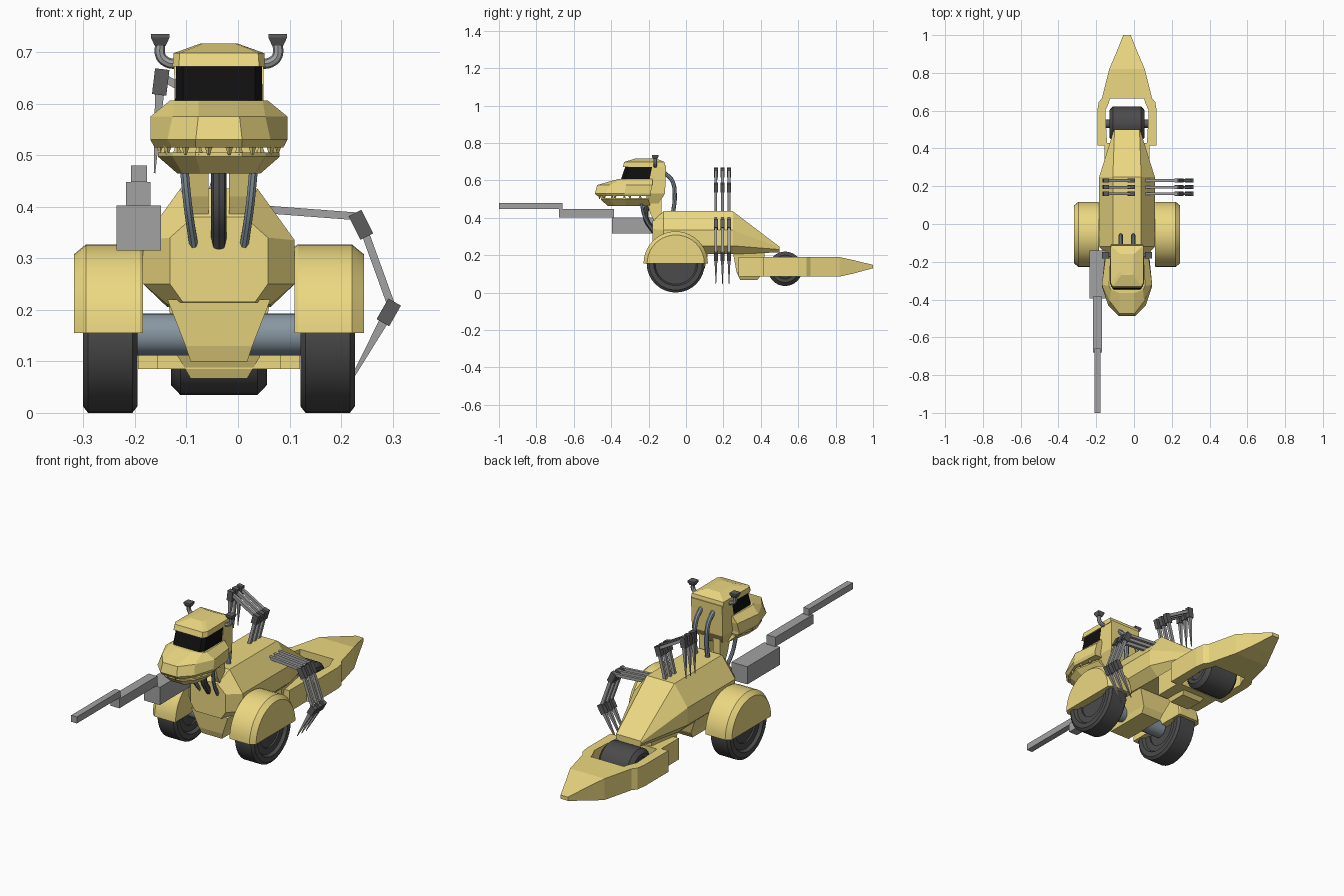
import bpy, bmesh
from math import sin, cos, pi
from mathutils import Vector

if "Cube" in bpy.data.objects:
    bpy.data.objects.remove(bpy.data.objects["Cube"])

CX = -0.037  # the symmetric parts are centred on this x


def material(name, color):
    m = bpy.data.materials.new(name)
    m.diffuse_color = color
    m.use_nodes = True
    m.node_tree.nodes["Principled BSDF"].inputs["Base Color"].default_value = m.diffuse_color
    return m


YELLOW = material("yellow_paint", (0.84, 0.69, 0.22, 1))
RUBBER = material("rubber", (0.07, 0.07, 0.07, 1))
BLACK = material("dark_glass", (0.005, 0.005, 0.005, 1))
STEEL = material("blue_steel", (0.25, 0.31, 0.36, 1))
DARK = material("dark_metal", (0.11, 0.11, 0.11, 1))
GREY = material("grey_metal", (0.36, 0.36, 0.36, 1))


def finish(ob, mat, smooth):
    ob.location.x = CX
    ob.data.materials.append(mat)
    if smooth:
        bpy.ops.object.select_all(action='DESELECT')
        ob.select_set(True)
        bpy.context.view_layer.objects.active = ob
        bpy.ops.object.shade_smooth_by_angle(angle=0.5)
    return ob


def loft(name, sections, mat, smooth=False):
    """Skin a list of equal-length closed sections and cap both ends."""
    bm = bmesh.new()
    rings = [[bm.verts.new(p) for p in s] for s in sections]
    n = len(rings[0])
    for a, b in zip(rings, rings[1:]):
        for i in range(n):
            bm.faces.new((a[i], a[(i + 1) % n], b[(i + 1) % n], b[i]))
    bm.faces.new(rings[0])
    bm.faces.new(rings[-1])
    bmesh.ops.recalc_face_normals(bm, faces=bm.faces)
    me = bpy.data.meshes.new(name)
    bm.to_mesh(me)
    bm.free()
    ob = bpy.data.objects.new(name, me)
    bpy.context.collection.objects.link(ob)
    return finish(ob, mat, smooth)


def box(name, x0, x1, y0, y1, z0, z1, mat):
    return loft(name, [[(x0, y0, z), (x1, y0, z), (x1, y1, z), (x0, y1, z)] for z in (z0, z1)], mat)


def lathe_x(name, profile, x, y, z, mat, sides=32, arc=2 * pi):
    """Revolve (offset, radius) pairs about an x-parallel axis; arc=pi makes a half disc."""
    n = sides if arc > 6 else sides + 1
    return loft(name, [[(x + o, y + r * cos(arc * i / sides), z + r * sin(arc * i / sides))
                        for i in range(n)] for o, r in profile], mat, True)


def across(half, y):
    """Section across the body from right-half (x, z) points."""
    return [(x, y, z) for x, z in half] + [(-x, y, z) for x, z in reversed(half)]


def layer(half, z):
    """Horizontal outline from right-half (x, y) points."""
    return [(x, y, z) for x, y in half] + [(-x, y, z) for x, y in reversed(half)]


def hose(name, points, r, mat):
    cu = bpy.data.curves.new(name, 'CURVE')
    cu.dimensions = '3D'
    cu.bevel_depth, cu.bevel_resolution, cu.resolution_u = r, 2, 6
    cu.use_fill_caps = True
    sp = cu.splines.new('BEZIER')
    sp.bezier_points.add(len(points) - 1)
    for bp, p in zip(sp.bezier_points, points):
        bp.co = p
        bp.handle_left_type = bp.handle_right_type = 'AUTO'
    ob = bpy.data.objects.new(name, cu)
    bpy.context.collection.objects.link(ob)
    bpy.ops.object.select_all(action='DESELECT')
    ob.select_set(True)
    bpy.context.view_layer.objects.active = ob
    bpy.ops.object.convert(target='MESH')
    return finish(bpy.context.object, mat, True)


def bar(name, p, q, y, w0, w1, depth, mat):
    """Square bar between two (x, z) points, optionally tapered."""
    p, q = Vector(p), Vector(q)
    d = (q - p).normalized()
    nrm = Vector((-d.y, d.x))
    secs = []
    for c, w in ((p, w0), (q, w1)):
        a, b, t = c + nrm * w / 2, c - nrm * w / 2, depth / 2 * w / max(w0, w1)
        secs.append([(a.x - CX, y - t, a.y), (b.x - CX, y - t, b.y), (b.x - CX, y + t, b.y), (a.x - CX, y + t, a.y)])
    return loft(name, secs, mat)


# Main body and belly
loft("body", [
    across([(.05, .38), (.095, .34), (.095, .25), (.07, .215)], -.18),
    across([(.075, .435), (.147, .335), (.147, .25), (.1, .21)], -.12),
    across([(.075, .435), (.147, .335), (.147, .25), (.1, .205)], .25),
    across([(.066, .245), (.069, .24), (.069, .23), (.06, .215)], .50)], YELLOW)
loft("belly", [layer([(.055, .08), (.055, -.15)], .1),
               layer([(.06, .1), (.065, -.16)], .13),
               layer([(.1, .12), (.1, -.17)], .22)], YELLOW)
loft("rear_keel", [layer([(.055, .38), (.055, .29)], .067),
                   layer([(.07, .42), (.08, .27)], .11),
                   layer([(.07, .42), (.1, .25)], .22)], YELLOW)

# Front wheels, fenders and axle
tyre = [(-.038, .08), (-.038, .11), (-.053, .118), (-.053, .142), (-.043, .155)]
tyre = [(-.03, .045), (-.03, .08)] + tyre
tyre += [(-o, r) for o, r in reversed(tyre)]
for side, s in (("left", -1), ("right", 1)):
    lathe_x(side + "_front_wheel", tyre, s * .211, -.055, .155, RUBBER)
    lathe_x(side + "_fender", [(-.066 * s, .168), (-.06 * s, .172), (.045 * s, .172), (.068 * s, .153)],
            s * .213, -.055, .155, YELLOW, 20, pi)
lathe_x("front_axle", [(-.17, .041), (.17, .041)], 0, -.055, .152, STEEL, 24)

# Rear wheel and the pointed tail around it
lathe_x("rear_wheel", [(-.08, .05), (-.093, .055), (-.093, .073), (-.075, .092),
                       (.075, .092), (.093, .073), (.093, .055), (.08, .05)], 0, .53, .127, RUBBER)
lathe_x("rear_axle", [(-.12, .022), (.12, .022)], 0, .53, .135, DARK, 16)
box("tail_crossbar", -.12, .12, .28, .43, .085, .19, YELLOW)
for side, s in (("left", -1), ("right", 1)):
    loft(side + "_tail_arm", [[(s * a, y, z) for a, z in ((o, .085), (o, .19), (i, .19), (i, .085))]
         for y, o, i in ((.415, .157, .105), (.6, .157, .115), (.645, .15, .095), (.67, .13, .09))], YELLOW)
loft("tail_point", [across([(w, t), (w, b)], y) for y, w, b, t in
     ((.665, .133, .085, .19), (.82, .094, .085, .19), (.9, .06, .103, .172), (1.0, .02, .13, .148))], YELLOW)

# Neck
for s in (-1, 1):
    loft("neck_post", [[(s * x, y, z) for x, y in ((.02, f), (.058, f), (.058, b), (.02, b))]
         for z, f, b in ((.36, -.16, -.1), (.42, -.19, -.13), (.5, -.215, -.13))], YELLOW)
    hose("front_hose", [(s * .068, -.24, .48), (s * .06, -.22, .40), (s * .048, -.17, .32)], .009, STEEL)
    hose("rear_hose", [(s * .033, -.115, .64), (s * .033, -.075, .60), (s * .033, -.06, .52),
                       (s * .033, -.07, .42)], .011, STEEL)
hose("throat_hose", [(0, -.2, .49), (0, -.215, .40), (0, -.17, .325)], .015, RUBBER)

# Head: back, glass, roof, muzzle and jaw
loft("head_back", [layer([(.055, -.21), (.055, -.15)], .47),
                   layer([(.085, -.21), (.083, -.112)], .53),
                   layer([(.087, -.18), (.085, -.107)], .68)], YELLOW)
loft("visor", [layer([(.085, -.17), (.085, -.33), (.07, -.35)], .60),
               layer([(.083, -.17), (.083, -.305), (.07, -.322)], .68)], BLACK)
loft("roof", [layer([(.088, -.11), (.09, -.315), (.078, -.338)], .672),
              layer([(.086, -.115), (.088, -.31), (.076, -.33)], .698),
              layer([(.035, -.16), (.035, -.25), (.03, -.27)], .717)], YELLOW)
loft("muzzle", [layer([(.115, -.19), (.125, -.33), (.09, -.42), (.045, -.475)], .515),
                layer([(.12, -.19), (.133, -.33), (.1, -.43), (.045, -.487)], .53),
                layer([(.115, -.18), (.133, -.32), (.09, -.41), (.04, -.475)], .575),
                layer([(.09, -.18), (.095, -.33), (.085, -.348), (.04, -.365)], .606)], YELLOW)
loft("jaw", [layer([(.055, -.19), (.08, -.32), (.07, -.38), (.035, -.42)], .464),
             layer([(.09, -.2), (.118, -.33), (.09, -.41), (.045, -.455)], .497),
             layer([(.09, -.2), (.118, -.33), (.09, -.41), (.045, -.455)], .505)], YELLOW)

# Teeth along both lips
for s in (-1, 1):
    for i, (x, y) in enumerate(((.02, -.462), (.045, -.462), (.065, -.437), (.087, -.41), (.1, -.38),
                                (.112, -.345), (.113, -.3), (.11, -.26))):
        down = i % 2 == 0
        z0, z1 = (.52, .5) if down else (.5, .523)
        y += 0 if down else .015
        x -= 0 if down else .006
        loft("tooth", [[(s * x + a * r, y + b * r, z) for a, b in ((1, 0), (0, 1), (-1, 0), (0, -1))]
                       for z, r in ((z0, .009), (z1, .002))], YELLOW)

# Exhaust stacks with flared cups
for s in (-1, 1):
    hose("exhaust_pipe", [(s * .085, -.165, .677), (s * .1, -.165, .68), (s * .113, -.165, .692),
                          (s * .114, -.165, .718)], .010, GREY)
    loft("exhaust_cup", [[(s * .114 + a * r, -.165 + b * r, z) for a, b in ((1, 1), (-1, 1), (-1, -1), (1, -1))]
                         for z, r in ((.713, .011), (.728, .018), (.735, .018))], DARK)

# Stepped gun on the left
box("gun_base", -.199, -.112, -.395, -.14, .315, .402, GREY)
box("gun_middle", -.180, -.133, -.68, -.385, .402, .448, GREY)
box("gun_barrel", -.171, -.140, -1.0, -.66, .448, .48, GREY)

# Jointed legs: three on each side, the left set raised
poses = {"right": (((.05, .395), (.235, .381)), ((.227, .388), (.25, .342)), ((.247, .348), (.297, .21)),
                   ((.304, .215), (.281, .175)), ((.284, .18), (.21, .047))),
         "left": (((-.055, .41), (-.018, .55)), ((-.022, .54), (-.008, .585)), ((-.012, .575), (-.147, .652)),
                  ((-.147, .667), (-.153, .617)), ((-.152, .625), (-.162, .465)))}
for side, (upper, elbow, middle, wrist, claw) in poses.items():
    for y in (.16, .195, .23):
        bar(side + "_leg_upper", *upper, y, .015, .015, .014, GREY)
        bar(side + "_leg_elbow", *elbow, y, .028, .028, .022, DARK)
        bar(side + "_leg_middle", *middle, y, .015, .015, .014, GREY)
        bar(side + "_leg_wrist", *wrist, y, .028, .028, .022, DARK)
        bar(side + "_leg_claw", *claw, y, .018, .003, .016, GREY)
